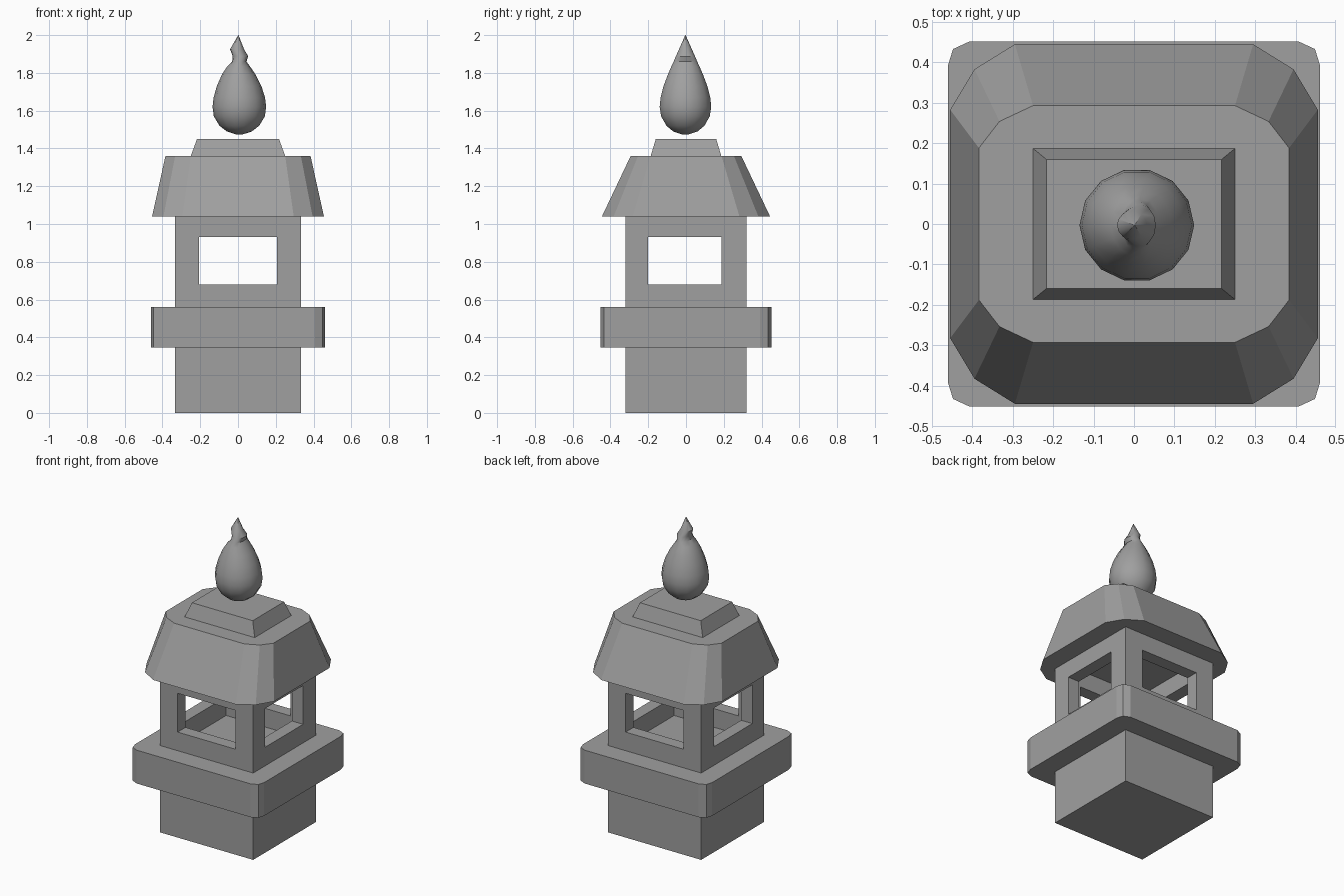
import bpy
import bmesh
from math import cos, sin, tau
from mathutils import Vector

if "Cube" in bpy.data.objects:
    bpy.data.objects.remove(bpy.data.objects["Cube"], do_unlink=True)

stone = bpy.data.materials.new("grey stone")
stone.use_nodes = True
colour = (0.35, 0.35, 0.35, 1)
stone.diffuse_color = colour
stone.node_tree.nodes["Principled BSDF"].inputs["Base Color"].default_value = colour


def finish(name, bm):
    bmesh.ops.remove_doubles(bm, verts=bm.verts, dist=0.0005)
    bmesh.ops.recalc_face_normals(bm, faces=bm.faces)
    mesh = bpy.data.meshes.new(name)
    bm.to_mesh(mesh)
    bm.free()
    mesh.materials.append(stone)
    obj = bpy.data.objects.new(name, mesh)
    bpy.context.collection.objects.link(obj)
    return obj


def bridge(bm, a, b, keep=None):
    n = len(a)
    for i in range(n):
        if keep is None or i in keep:
            bm.faces.new((a[i], a[(i + 1) % n], b[(i + 1) % n], b[i]))


def loft(name, rings):
    """Skin a stack of matching rings and cap both ends."""
    bm = bmesh.new()
    loops = [[bm.verts.new(p) for p in ring] for ring in rings]
    for a, b in zip(loops, loops[1:]):
        bridge(bm, a, b)
    bm.faces.new(loops[0])
    bm.faces.new(loops[-1])
    return finish(name, bm)


def outline(corner, z):
    """Mirror the points of one corner into a full closed outline."""
    back = corner[::-1]
    pts = [(x, y) for x, y in corner] + [(-x, y) for x, y in back]
    pts += [(-x, -y) for x, y in corner] + [(x, -y) for x, y in back]
    return [(x, y, z) for x, y in pts]


# Foot, tray with rounded corners, roof and cap
half_x, half_y = 0.333, 0.321
foot = [(half_x, half_y)]
tray = [(0.461, 0.391), (0.448, 0.433), (0.407, 0.452)]
eaves = [(0.455, 0.283), (0.395, 0.383), (0.295, 0.445)]
ridge = [(0.384, 0.188), (0.333, 0.254), (0.25, 0.293)]
loft("foot", [outline(foot, 0), outline(foot, 0.345)])
loft("tray", [outline(tray, 0.345), outline(tray, 0.56)])
loft("roof", [outline(eaves, 1.04), outline(ridge, 1.36)])
loft("roof_cap", [outline([(0.25, 0.187)], 1.36), outline([(0.217, 0.16)], 1.45)])

# Hollow fire chamber: four mitred walls, each with a window
WALL, BOTTOM, TOP, SILL, LINTEL = 0.08, 0.56, 1.04, 0.68, 0.93
bm = bmesh.new()
for normal, depth, half, window in (
    ((0, -1, 0), half_y, half_x, 0.206), ((0, 1, 0), half_y, half_x, 0.206),
    ((1, 0, 0), half_x, half_y, 0.194), ((-1, 0, 0), half_x, half_y, 0.194),
):
    n = Vector(normal)
    side = Vector((abs(n.y), abs(n.x), 0))
    middle = Vector((0, -0.006 * abs(n.x), 0))

    def rect(w, low, high, d, shift=Vector()):
        corners = ((-w, low), (w, low), (w, high), (-w, high))
        return [bm.verts.new(n * d + side * s + shift + Vector((0, 0, z)))
                for s, z in corners]

    outer = rect(half, BOTTOM, TOP, depth)
    opening = rect(window, SILL, LINTEL, depth, middle)
    reveal = rect(window, SILL, LINTEL, depth - WALL, middle)
    inner = rect(half - WALL, BOTTOM, TOP, depth - WALL)
    bridge(bm, outer, opening)
    bridge(bm, opening, reveal)
    bridge(bm, reveal, inner)
    bridge(bm, inner, outer, keep=(0, 2))
finish("fire_chamber", bm)

# Drop-shaped finial with a pinched tip: height, centre x, radius x, radius y
sections = [
    (1.475, 0.007, 0.02, 0.02), (1.49, 0.007, 0.066, 0.066),
    (1.52, 0.007, 0.105, 0.103), (1.57, 0.007, 0.135, 0.132),
    (1.62, 0.007, 0.142, 0.14), (1.67, 0.007, 0.136, 0.135),
    (1.73, 0.006, 0.118, 0.119), (1.79, 0.004, 0.09, 0.096),
    (1.835, 0.003, 0.06, 0.076), (1.86, 0.007, 0.038, 0.064),
    (1.888, 0.013, 0.041, 0.052), (1.925, -0.005, 0.037, 0.035),
    (2.0, 0.002, 0.001, 0.001),
]
SIDES = 14
finial = loft("finial", [
    [(cx + rx * cos(tau * i / SIDES), -0.003 + ry * sin(tau * i / SIDES), z)
     for i in range(SIDES)]
    for z, cx, rx, ry in sections
])
bpy.ops.object.select_all(action="DESELECT")
bpy.context.view_layer.objects.active = finial
finial.select_set(True)
bpy.ops.object.shade_smooth_by_angle(angle=0.6)
